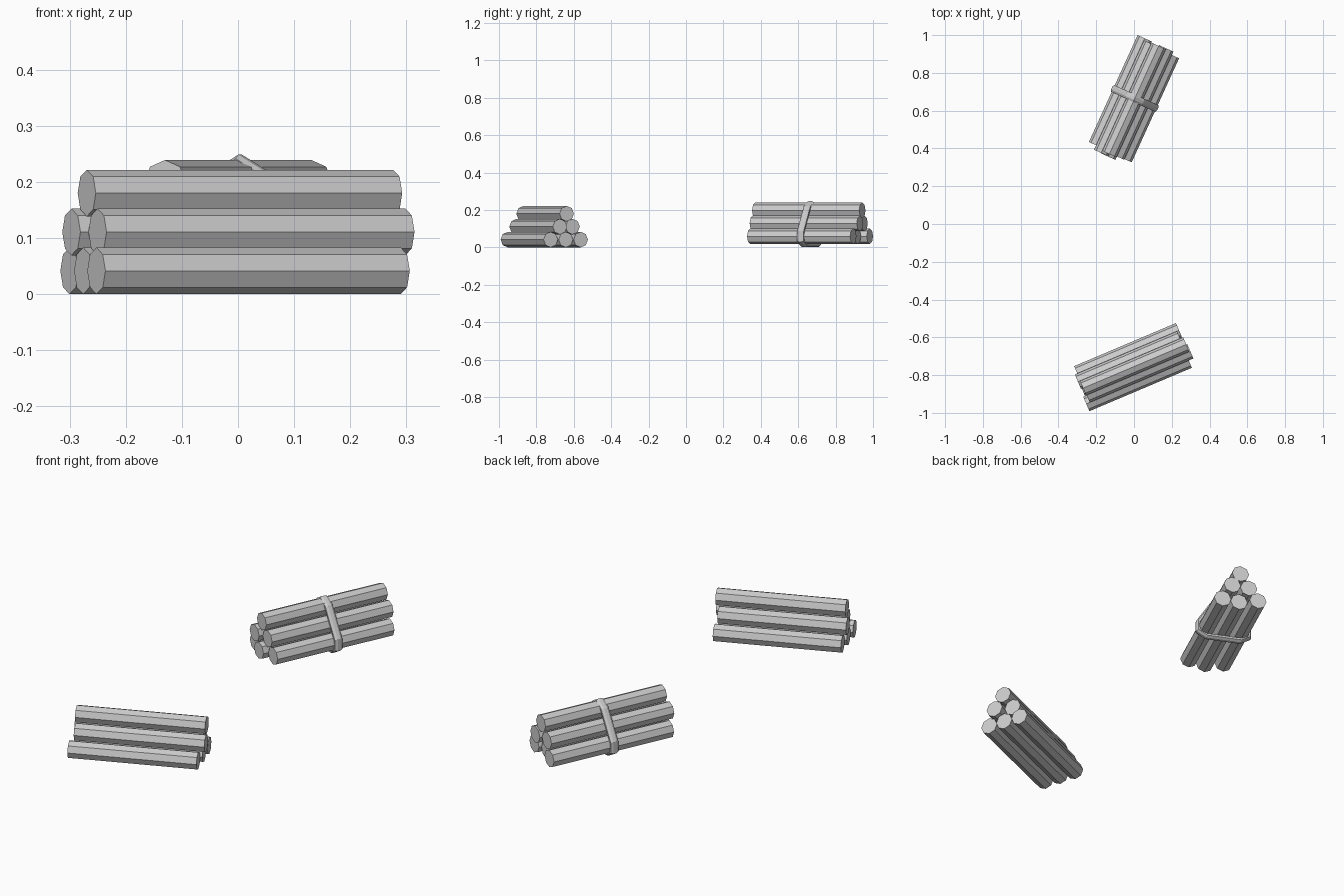
import bpy, bmesh, math
from mathutils import Matrix, Vector

if "Cube" in bpy.data.objects:
    bpy.data.objects.remove(bpy.data.objects["Cube"])

R = 0.0415      # log radius
GAP = 0.084     # sideways spacing
RISE = 0.0693   # row height


def add_object(name, bm, angle):
    bmesh.ops.recalc_face_normals(bm, faces=bm.faces)
    mesh = bpy.data.meshes.new(name)
    bm.to_mesh(mesh)
    bm.free()
    ob = bpy.data.objects.new(name, mesh)
    ob.rotation_euler.z = math.radians(angle)
    bpy.context.collection.objects.link(ob)
    return ob


def log(name, start, end, v, z, angle):
    # eight-sided log along local x, one edge pointing up
    bm = bmesh.new()
    bmesh.ops.create_cone(bm, cap_ends=True, segments=8, radius1=R, radius2=R,
                          depth=end - start,
                          matrix=Matrix.Translation(((start + end) / 2, v, z))
                          @ Matrix.Rotation(math.pi / 2, 4, 'Y'))
    add_object(name, bm, angle)


def pile(name, angle, centre_v, base, spans):
    # rows of three, two and one; spans run row by row from the -v side
    i = 0
    for row, count in enumerate((3, 2, 1)):
        for k in range(count):
            v = centre_v + (k - (count - 1) / 2) * GAP
            log(f"{name}_log_{i + 1}", *spans[i], v, base + R + row * RISE, angle)
            i += 1


# loose pile at the front
pile("loose", 22.95, -0.695, 0.0, [
    (-0.604, -0.015), (-0.594, -0.006), (-0.585, 0.0),
    (-0.584, 0.012), (-0.599, -0.012), (-0.587, 0.006)])

# tied bundle at the back
V, BASE = 0.272, 0.0175
pile("tied", 65.5, V, BASE, [
    (0.292, 0.897), (0.268, 0.885), (0.296, 0.918),
    (0.288, 0.917), (0.270, 0.906), (0.283, 0.912)])

# strap: rounded band swept round the three corner logs
corners = [(V + GAP, BASE + R, -90), (V, BASE + R + 2 * RISE - 0.007, 30),
           (V - GAP, BASE + R, 150)]
U, HALF_W, HALF_T, PATH_R = 0.606, 0.021, 0.013, 0.046
bm = bmesh.new()
rings = []
for cv, cz, a0 in corners:
    for step in (0, 60, 120):
        a = math.radians(a0 + step)
        n = Vector((0, math.cos(a), math.sin(a)))
        ring = []
        for j in range(8):
            t = j * math.tau / 8 + math.pi / 8
            p = Vector((U + HALF_W * math.cos(t), cv, cz))
            ring.append(bm.verts.new(p + n * (PATH_R + HALF_T * math.sin(t))))
        rings.append(ring)
for i, a in enumerate(rings):
    b = rings[(i + 1) % len(rings)]
    for j in range(8):
        k = (j + 1) % 8
        bm.faces.new((a[j], a[k], b[k], b[j]))
add_object("strap", bm, 65.5)
